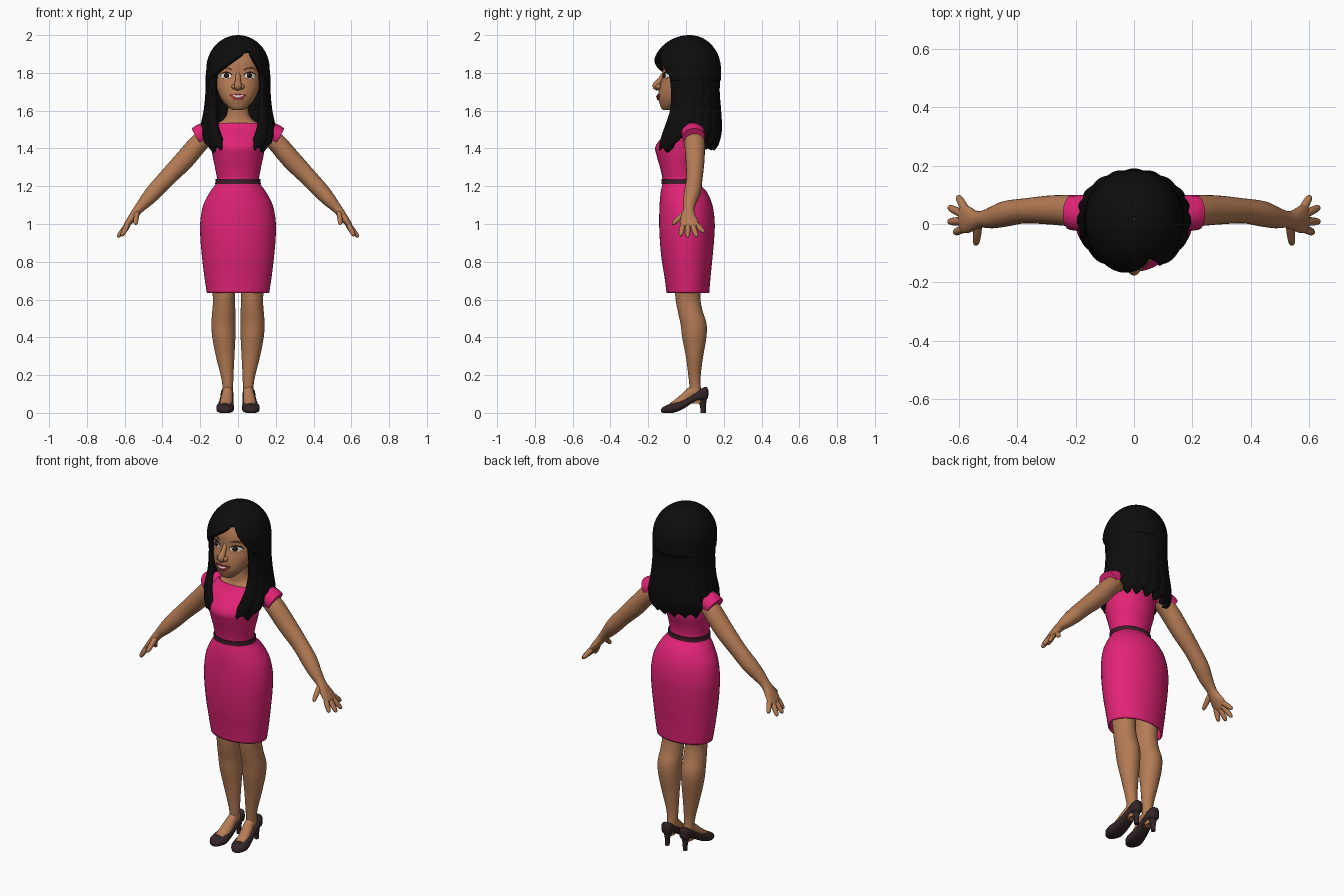
import bpy, bmesh, math
from mathutils import Vector


def material(name, rgb):
    m = bpy.data.materials.new(name)
    m.diffuse_color = (*rgb, 1)
    return m


SKIN = material("skin", (0.46, 0.2, 0.09))
PINK = material("dress_pink", (0.76, 0.017, 0.18))
BLACK = material("hair_black", (0.004, 0.004, 0.004))
SHOE = material("shoe_brown", (0.032, 0.018, 0.02))
BELT = material("belt_dark", (0.05, 0.012, 0.025))
WHITE = material("white", (0.8, 0.78, 0.75))
IRIS = material("iris_brown", (0.02, 0.009, 0.005))
LIPS = material("lip_red", (0.36, 0.045, 0.06))
BROW = material("brow_brown", (0.15, 0.06, 0.03))


def smooth(keys, n=5):
    """Catmull-Rom resampling of key tuples."""
    out = []
    for i in range(len(keys) - 1):
        p = [keys[max(0, min(len(keys) - 1, i + k))] for k in (-1, 0, 1, 2)]
        for s in range(n):
            t = s / n
            out.append(tuple(0.5 * (2 * b + (c - a) * t + (2 * a - 5 * b + 4 * c - d) * t * t
                                    + (3 * b - a - 3 * c + d) * t ** 3) for a, b, c, d in zip(*p)))
    return out + [tuple(keys[-1])]


def lookup(keys, v):
    """Linear lookup by the first value, keys ascending."""
    if v <= keys[0][0]:
        return keys[0][1:]
    for a, b in zip(keys, keys[1:]):
        if v <= b[0]:
            t = (v - a[0]) / (b[0] - a[0])
            return tuple(p + (q - p) * t for p, q in zip(a[1:], b[1:]))
    return keys[-1][1:]


def grid(name, rows, mat, closed=True, cap=True, mirror=False, thick=0):
    """Skin a surface over rows of points."""
    bm = bmesh.new()
    vs = [[bm.verts.new(p) for p in r] for r in rows]
    n = len(rows[0])
    for a, b in zip(vs, vs[1:]):
        for j in range(n if closed else n - 1):
            k = (j + 1) % n
            bm.faces.new((a[j], a[k], b[k], b[j]))
    if cap:
        bm.faces.new(vs[0][::-1])
        bm.faces.new(vs[-1])
        bmesh.ops.recalc_face_normals(bm, faces=bm.faces)
    me = bpy.data.meshes.new(name)
    bm.to_mesh(me)
    bm.free()
    ob = bpy.data.objects.new(name, me)
    bpy.context.collection.objects.link(ob)
    me.materials.append(mat)
    if thick:
        s = ob.modifiers.new("thickness", 'SOLIDIFY')
        s.thickness, s.offset = thick, -1
    if mirror:
        ob.modifiers.new("mirror", 'MIRROR')
    bpy.ops.object.select_all(action='DESELECT')
    ob.select_set(True)
    bpy.context.view_layer.objects.active = ob
    bpy.ops.object.shade_smooth_by_angle(angle=math.radians(50))
    return ob


def loft(name, keys, mat, n=32, **kw):
    """Horizontal ellipses: z, cx, cy, rx, ry."""
    ang = [2 * math.pi * j / n for j in range(n)]
    return grid(name, [[(cx + rx * math.cos(a), cy + ry * math.sin(a), z) for a in ang]
                       for z, cx, cy, rx, ry in smooth(keys)], mat, **kw)


def tube(name, keys, mat, n=16, **kw):
    """Tube along a path: x, y, z, radius in y, radius in thickness."""
    pts, rows = smooth(keys), []
    for i, (x, y, z, ra, rb) in enumerate(pts):
        d = (Vector(pts[min(i + 1, len(pts) - 1)][:3]) - Vector(pts[max(i - 1, 0)][:3])).normalized()
        side = Vector((0, 1, 0))
        side = (side - d * side.dot(d)).normalized()
        nor = d.cross(side)
        rows.append([Vector((x, y, z)) + side * ra * math.cos(t) + nor * rb * math.sin(t)
                     for t in (2 * math.pi * j / n for j in range(n))])
    return grid(name, rows, mat, **kw)


# Dress, belt and sleeves
loft("dress", [(.635, 0, .01, .165, .113), (.72, 0, .008, .178, .122), (.82, 0, .005, .19, .135),
               (.92, 0, .005, .199, .144), (1.01, 0, .005, .2, .147), (1.1, 0, 0, .184, .14),
               (1.17, 0, -.012, .148, .122), (1.225, 0, -.03, .113, .094), (1.29, 0, -.035, .12, .1),
               (1.36, 0, -.035, .135, .12), (1.41, 0, -.038, .142, .124), (1.46, 0, -.02, .15, .105),
               (1.5, 0, 0, .152, .083), (1.535, 0, .01, .125, .068)], PINK, n=48, cap=False, thick=.008)
loft("belt", [(1.213, 0, -.03, .121, .1), (1.225, 0, -.03, .119, .099), (1.238, 0, -.03, .119, .099)],
     BELT, n=48)
tube("sleeve", [(.1, .03, 1.5, .05, .035), (.15, .035, 1.49, .062, .052), (.19, .038, 1.475, .062, .056),
                (.217, .04, 1.46, .06, .054)], PINK, mirror=True)

# Neck and shoulders
loft("neck", [(1.49, 0, .005, .125, .066), (1.53, 0, .008, .112, .062), (1.555, 0, .01, .075, .056),
              (1.6, 0, .005, .055, .05), (1.68, 0, 0, .053, .05)], SKIN)

# Arms, palms and fingers
tube("arm", [(.14, .04, 1.48, .045, .045), (.2, .045, 1.435, .054, .05), (.285, .048, 1.338, .05, .052),
             (.375, .045, 1.245, .043, .046), (.44, .035, 1.175, .044, .043), (.485, .022, 1.125, .037, .036),
             (.523, .016, 1.083, .029, .026), (.545, .013, 1.055, .034, .023), (.572, .015, 1.018, .047, .019),
             (.59, .02, .993, .046, .015), (.598, .02, .982, .03, .008)], SKIN, n=24, mirror=True)
fingers = [("index_finger", (.585, -.016, .995), (.616, -.03, .936)), ("middle_finger", (.588, .01, .995), (.637, .008, .93)),
           ("ring_finger", (.588, .034, .995), (.636, .058, .931)), ("little_finger", (.58, .052, 1.0), (.605, .096, .955)),
           ("thumb", (.535, -.005, 1.06), (.543, -.072, .998))]
for name, a, b in fingers:
    a, b = Vector(a), Vector(b)
    tube(name, [(*a.lerp(b, t), r, r) for t, r in
                ((0, .014), (.35, .0145), (.75, .0125), (.93, .009), (1, .003))], SKIN, n=10, mirror=True)

# Legs and feet
loft("leg", [(.05, .06, .055, .022, .03), (.09, .056, .052, .027, .034), (.14, .054, .048, .028, .03),
             (.2, .058, .045, .034, .033), (.3, .068, .045, .049, .046), (.4, .075, .044, .061, .064),
             (.47, .077, .04, .064, .069), (.54, .075, .022, .061, .066), (.61, .075, .01, .058, .066),
             (.72, .08, .008, .066, .07)], SKIN, mirror=True)
tube("foot", [(.055, .055, .125, .03, .025), (.056, .025, .105, .03, .028), (.061, -.025, .065, .025, .033),
              (.066, -.075, .035, .02, .03)], SKIN, mirror=True)


# Shoes: cross sections from heel to toe (y, cx, bottom, top, half width)
def shoe_row(y, cx, lo, hi, w):
    pts = []
    for j in range(20):
        t = 2 * math.pi * j / 20
        c, s = math.cos(t), math.sin(t)
        pts.append((cx + w * math.copysign(abs(c) ** .7, c), y,
                    (lo + hi) / 2 + (hi - lo) / 2 * math.copysign(abs(s) ** .7, s)))
    return pts


grid("shoe", [shoe_row(*k) for k in smooth([(.118, .058, .09, .12, .012), (.108, .058, .068, .138, .027),
     (.075, .058, .068, .125, .034), (.03, .06, .05, .092, .036), (-.02, .064, .018, .066, .041),
     (-.07, .068, 0, .052, .047), (-.105, .07, 0, .04, .04), (-.125, .07, .001, .028, .024),
     (-.132, .07, .006, .018, .01)])], SHOE, mirror=True)
loft("shoe_heel", [(0, .058, .091, .012, .014), (.03, .058, .09, .013, .015), (.06, .058, .087, .018, .021),
                   (.095, .058, .083, .027, .03)], SHOE, n=16, mirror=True)

# Head
HEAD = [(1.603, 0, -.1, .025, .02), (1.612, 0, -.095, .042, .035), (1.635, 0, -.082, .068, .057),
        (1.67, 0, -.06, .093, .087), (1.72, 0, -.04, .112, .101), (1.78, 0, -.02, .121, .106),
        (1.85, 0, -.01, .121, .113), (1.91, 0, 0, .1, .1), (1.95, 0, .01, .06, .07)]
loft("head", HEAD, SKIN, n=40)
HEAD_FINE = smooth(HEAD)


def face_y(x, z):
    _, cy, rx, ry = lookup(HEAD_FINE, z)
    return cy - ry * math.sqrt(max(0, 1 - (x / rx) ** 2))


def face_patch(name, cx, cz, hw, hh, mat, lift, bend=0, mirror=False):
    """Oval plate following the face, domed a little."""
    rows = []
    for r in (1, .95, .7, .4, .05):
        row = []
        for j in range(24):
            t = 2 * math.pi * j / 24
            u = r * math.cos(t)
            x, z = cx + hw * u, cz + hh * r * math.sin(t) + bend * u * u
            row.append((x, face_y(x, z) - (lift if r < 1 else -.004) - .002 * (1 - r * r), z))
        rows.append(row)
    return grid(name, rows, mat, mirror=mirror)


# Facial features
face_patch("lash", .063, 1.79, .034, .017, IRIS, .001, -.004, True)
face_patch("eye_white", .063, 1.785, .031, .015, WHITE, .003, -.002, True)
face_patch("iris", .061, 1.786, .015, .015, IRIS, .005, 0, True)
face_patch("eye_glint", .057, 1.791, .003, .003, WHITE, .007, 0, True)
face_patch("brow", .064, 1.826, .034, .005, BROW, .003, -.01, True)
face_patch("lips", 0, 1.671, .044, .016, LIPS, .007, .014)
face_patch("teeth", 0, 1.675, .028, .005, WHITE, .009, .008)
tube("nose", [(0, -.115, 1.80, .01, .012), (0, -.136, 1.765, .013, .014), (0, -.155, 1.735, .021, .02),
              (0, -.152, 1.722, .017, .018), (0, -.135, 1.712, .006, .012)], SKIN)
tube("nostril", [(.021, -.15, 1.74, .004, .003), (.021, -.148, 1.733, .014, .012),
                 (.021, -.145, 1.722, .013, .012), (.021, -.14, 1.715, .004, .004)], SKIN, n=12, mirror=True)


# Hair cap with a side-swept hairline
def hairline(a):
    if math.cos(a) > -.45:
        return 1.76
    x = .15 * math.sin(a)
    if x < .065:
        return 1.925 - .15 * ((.065 - x) / .2) ** 1.2
    return 1.925 - .15 * (x - .065) / .065


rows = []
for i in range(25):
    row = []
    for j in range(96):
        a = 2 * math.pi * j / 96
        c = math.cos(a)
        end = math.acos((hairline(a) - 1.82) / .18)
        p = .02 + (end - .02) * i / 24
        r = math.sin(min(p, math.pi / 2))
        r *= 1 - .05 * math.exp(-((a - math.radians(157)) / .09) ** 2) * i / 24
        row.append((.168 * r * math.sin(a), .02 + (.165 if c > 0 else .197) * r * c, 1.82 + .18 * math.cos(p)))
    rows.append(row)
cap = grid("hair_cap", rows, BLACK, cap=False, thick=.03)

# Long hair curtain: back fall, raised over the shoulders, front locks
SHAPE = smooth([(1.36, .175, .185, .12, 153), (1.42, .192, .188, .15, 151), (1.5, .197, .175, .168, 143),
                (1.6, .18, .155, .165, 133), (1.7, .172, .158, .158, 129), (1.8, .17, .17, .162, 130),
                (1.88, .155, .18, .154, 128)])
HEM = [(0, 1.385), (55, 1.39), (75, 1.46), (90, 1.52), (103, 1.5), (115, 1.4), (135, 1.365), (152, 1.39)]
rows = []
for i in range(31):
    t, row = i / 30, []
    for j in range(161):
        u = j / 80 - 1
        s = abs(u) * 152
        lock = abs(math.sin(math.radians(s * 9 + 90)))
        z = 1.87 + (lookup(HEM, s)[0] + .035 * lock - 1.87) * t
        rx, rf, rb, spread = lookup(SHAPE, z)
        a = math.radians(u * spread)
        k = 1 + .05 * (lock - .6) * t * t
        c = math.cos(a)
        row.append((rx * k * math.sin(a), .02 + (rb if c > 0 else rf) * k * c, z))
    rows.append(row)
grid("long_hair", rows, BLACK, closed=False, cap=False, thick=.028)
